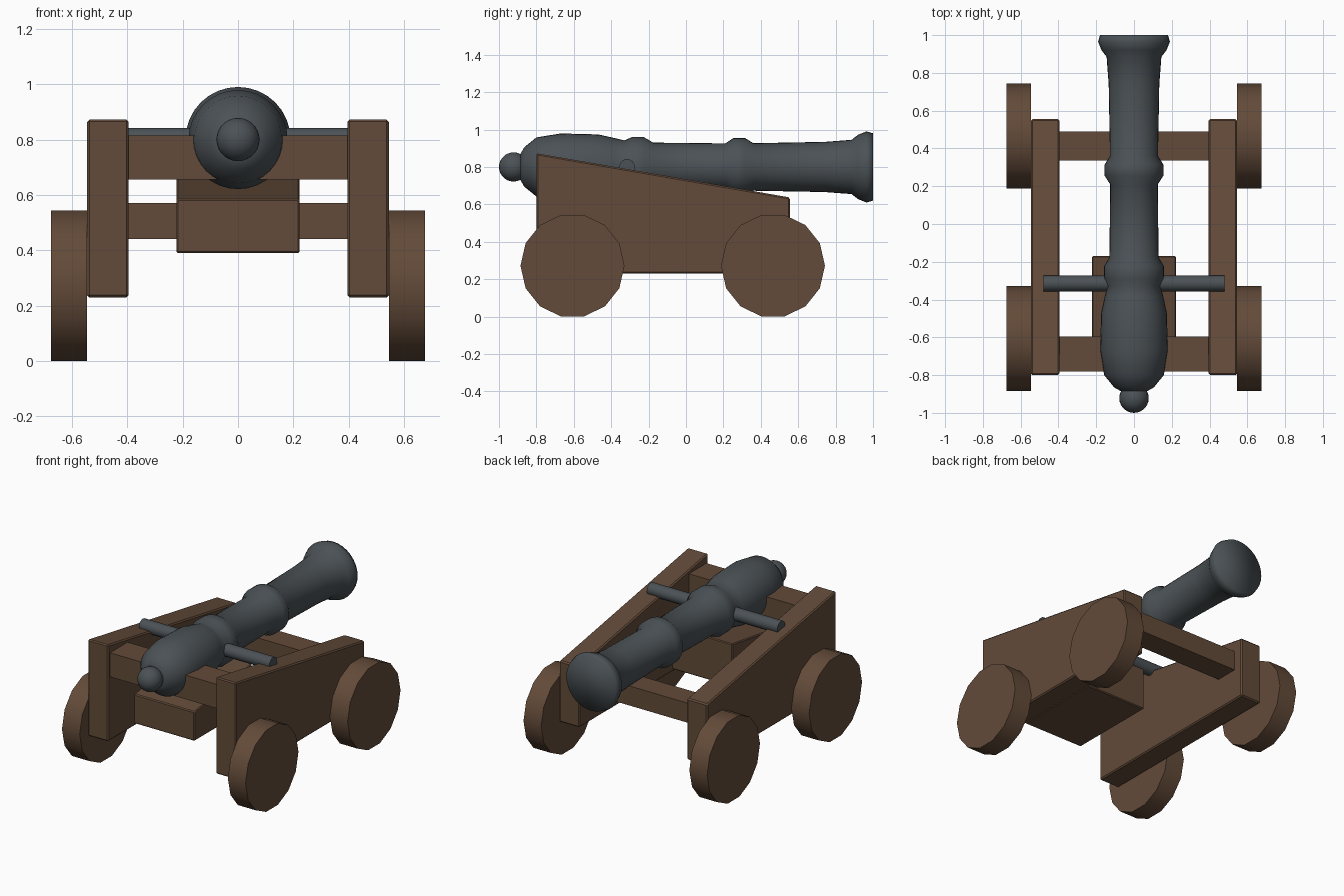
import bpy, bmesh, math
from mathutils import Matrix, Vector

if "Cube" in bpy.data.objects:
    bpy.data.objects.remove(bpy.data.objects["Cube"])


def material(name, rgb):
    m = bpy.data.materials.new(name)
    m.use_nodes = True
    m.diffuse_color = (*rgb, 1)
    m.node_tree.nodes["Principled BSDF"].inputs["Base Color"].default_value = (*rgb, 1)
    return m


WOOD = material("brown wood", (0.125, 0.070, 0.041))
IRON = material("dark iron", (0.070, 0.083, 0.092))
AXIS_Z = 0.80


def finish(name, bm, mat, bevel=0, angle=30):
    """Turn a bmesh into a shaded object, with optional softened edges."""
    bmesh.ops.recalc_face_normals(bm, faces=bm.faces)
    mesh = bpy.data.meshes.new(name)
    bm.to_mesh(mesh)
    bm.free()
    mesh.materials.append(mat)
    ob = bpy.data.objects.new(name, mesh)
    bpy.context.collection.objects.link(ob)
    if bevel:
        mod = ob.modifiers.new("soft edges", "BEVEL")
        mod.width = bevel
        mod.segments = 1
    else:
        bpy.ops.object.select_all(action="DESELECT")
        ob.select_set(True)
        bpy.context.view_layer.objects.active = ob
        bpy.ops.object.shade_smooth_by_angle(angle=math.radians(angle))
    return ob


def side_profile(name, points, x0, x1, bevel=0):
    """Extrude a (y, z) outline from x0 to x1."""
    bm = bmesh.new()
    face = bm.faces.new([bm.verts.new((x0, y, z)) for y, z in points])
    out = bmesh.ops.extrude_face_region(bm, geom=[face])
    verts = [v for v in out["geom"] if isinstance(v, bmesh.types.BMVert)]
    bmesh.ops.translate(bm, verts=verts, vec=(x1 - x0, 0, 0))
    return finish(name, bm, WOOD, bevel)


def beam(name, half, y0, y1, z0, z1):
    return side_profile(name, [(y0, z0), (y1, z0), (y1, z1), (y0, z1)], -half, half)


def cylinder(name, x0, x1, y, z, r, sides, mat):
    """Cylinder lying along x."""
    bm = bmesh.new()
    place = Matrix.Translation(((x0 + x1) / 2, y, z)) @ Matrix.Rotation(math.pi / 2, 4, "Y")
    # a corner points along y, so the wheel stands on a flat
    place = place @ Matrix.Rotation(math.pi / 2, 4, "Z")
    bmesh.ops.create_cone(bm, cap_ends=True, segments=sides, radius1=r, radius2=r,
                          depth=abs(x1 - x0), matrix=place)
    ys = max(bm.verts, key=lambda v: v.co.y).co
    if abs(ys.z - z) > 0.01:
        bmesh.ops.rotate(bm, verts=bm.verts, cent=Vector((0, y, z)),
                         matrix=Matrix.Rotation(math.pi / sides, 3, "X"))
    return finish(name, bm, mat)


# Carriage cheeks, wheels and trunnions on both sides
cheek = [(-0.80, 0.23), (0.555, 0.23), (0.555, 0.637), (-0.80, 0.873)]
for s, side in ((1, "left"), (-1, "right")):
    side_profile(side + "_cheek", cheek, s * 0.395, s * 0.545, 0.008)
    for y, end in ((-0.607, "front"), (0.465, "back")):
        cylinder(f"{end}_{side}_wheel", s * 0.545, s * 0.675, y, 0.272, 0.278, 14, WOOD)
    cylinder(side + "_trunnion", s * 0.08, s * 0.48, -0.315, AXIS_Z, 0.042, 16, IRON)

# Cross beams and the sloping bed under the breech
beam("breech_beam", 0.42, -0.78, -0.595, 0.655, 0.815)
beam("muzzle_beam", 0.42, 0.335, 0.49, 0.44, 0.57)
bed = [(-0.775, 0.39), (-0.17, 0.39), (-0.17, 0.675), (-0.775, 0.585)]
side_profile("barrel_bed", bed, -0.223, 0.223, 0.006)

# Barrel turned around its axis: (y, radius) from breech to muzzle
profile = [(-0.885, 0.07), (-0.865, 0.105), (-0.80, 0.158), (-0.67, 0.179),
           (-0.47, 0.174), (-0.38, 0.154), (-0.33, 0.142), (-0.29, 0.159), (-0.225, 0.159),
           (-0.175, 0.13), (0.21, 0.126), (0.255, 0.155), (0.315, 0.155),
           (0.36, 0.127), (0.74, 0.134), (0.885, 0.145), (0.92, 0.172),
           (0.965, 0.19), (1.0, 0.18)]
SEG = 32
bm = bmesh.new()
rings = []
for y, r in profile:
    turn = [2 * math.pi * i / SEG for i in range(SEG)]
    rings.append([bm.verts.new((r * math.cos(a), y, AXIS_Z + r * math.sin(a))) for a in turn])
for a, b in zip(rings, rings[1:]):
    for i in range(SEG):
        j = (i + 1) % SEG
        bm.faces.new((a[i], a[j], b[j], b[i]))
bm.faces.new(rings[0])
bm.faces.new(rings[-1])
finish("barrel", bm, IRON, angle=80)

# Round knob at the breech
bm = bmesh.new()
bmesh.ops.create_uvsphere(bm, u_segments=24, v_segments=14, radius=0.078,
                          matrix=Matrix.Translation((0, -0.922, AXIS_Z)))
finish("breech_knob", bm, IRON)
